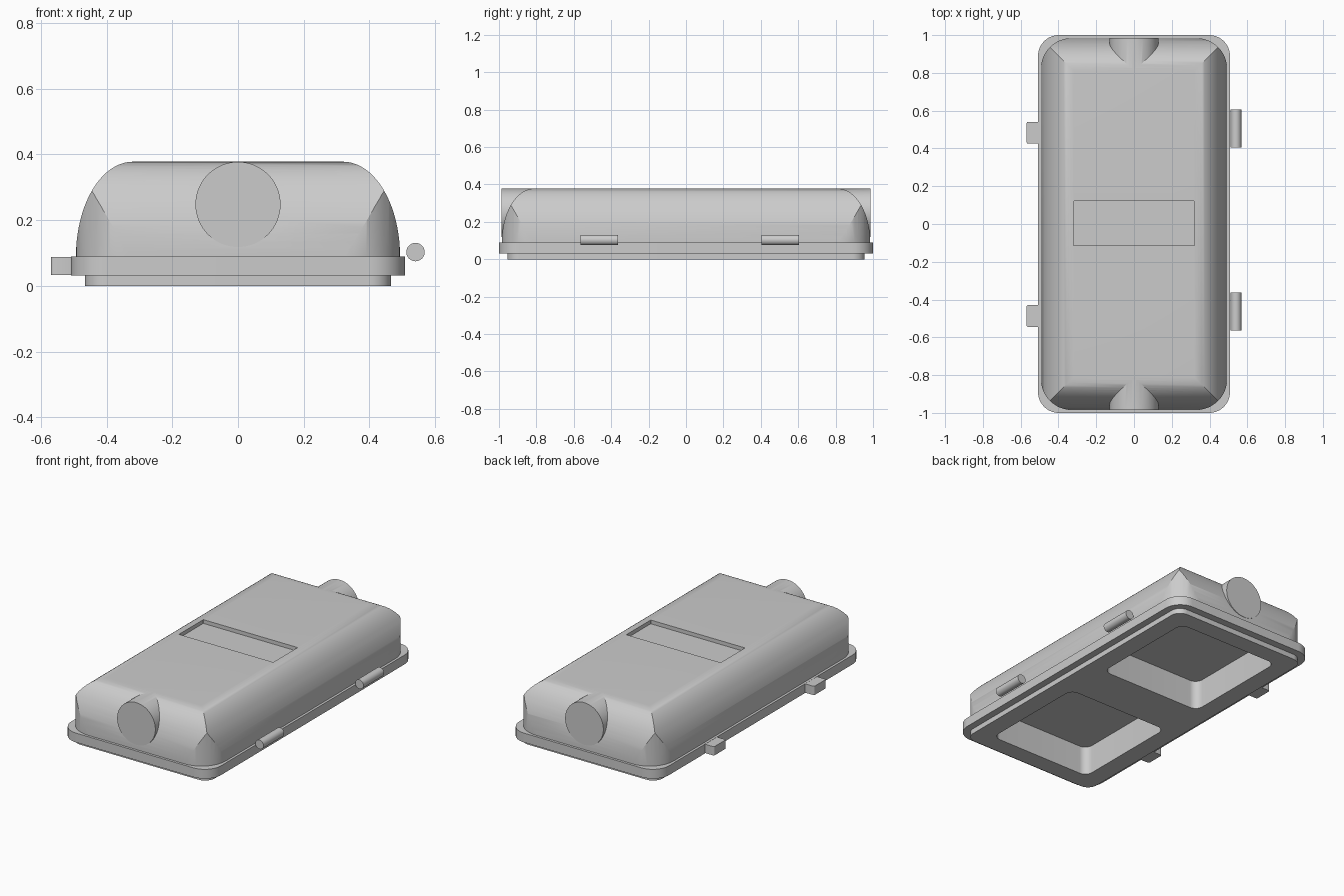
import bpy
import bmesh
from math import cos, sin, pi
from mathutils import Vector

cube = bpy.data.objects.get("Cube")
if cube:
    bpy.data.objects.remove(cube, do_unlink=True)

# Which world axes an outline's u, v and extrusion map to
AXES = {"X": (1, 2, 0), "Y": (0, 2, 1), "Z": (0, 1, 2)}


def prism(name, outline, axis, lo, hi):
    """Extrude a 2D outline along an axis between lo and hi."""
    order = AXES[axis]

    def place(u, v, w):
        co = Vector()
        for i, value in zip(order, (u, v, w)):
            co[i] = value
        return co

    bm = bmesh.new()
    ends = [[bm.verts.new(place(u, v, w)) for u, v in outline] for w in (lo, hi)]
    for end in ends:
        bm.faces.new(end)
    n = len(outline)
    for i in range(n):
        j = (i + 1) % n
        bm.faces.new((ends[0][i], ends[0][j], ends[1][j], ends[1][i]))
    bmesh.ops.recalc_face_normals(bm, faces=bm.faces)
    mesh = bpy.data.meshes.new(name)
    bm.to_mesh(mesh)
    bm.free()
    obj = bpy.data.objects.new(name, mesh)
    bpy.context.collection.objects.link(obj)
    return obj


def rounded_rect(hx, hy, r, cy=0.0, steps=12):
    pts = []
    for k, (sx, sy) in enumerate(((1, 1), (-1, 1), (-1, -1), (1, -1))):
        for i in range(steps + 1):
            a = (k + i / steps) * pi / 2
            pts.append((sx * (hx - r) + r * cos(a), cy + sy * (hy - r) + r * sin(a)))
    return pts


def circle(u, v, r, sides):
    return [(u + r * cos(2 * pi * i / sides), v + r * sin(2 * pi * i / sides))
            for i in range(sides)]


def dome(half, floor=0.06, spring=0.09, top=0.378, run=0.173, steps=20):
    """Flat-topped profile with elliptical shoulders."""
    arc = [(half - run + run * cos(a), spring + (top - spring) * sin(a))
           for a in (i * pi / 2 / steps for i in range(steps + 1))]
    right = [(half, floor)] + arc
    return right + [(-u, v) for u, v in reversed(right)]


def combine(target, tool, operation):
    mod = target.modifiers.new("combine", "BOOLEAN")
    mod.operation, mod.object, mod.solver = operation, tool, "EXACT"
    bpy.context.view_layer.objects.active = target
    bpy.ops.object.modifier_apply(modifier=mod.name)
    bpy.data.objects.remove(tool, do_unlink=True)


def smooth(obj):
    bpy.ops.object.select_all(action="DESELECT")
    obj.select_set(True)
    bpy.context.view_layer.objects.active = obj
    bpy.ops.object.shade_smooth_by_angle(angle=pi / 7)


HALF_X, HALF_Y = 0.493, 0.985

# Housing: two domed profiles crossed, with rounded vertical corners
body = prism("housing", dome(HALF_X), "Y", -1.1, 1.1)
combine(body, prism("side_profile", dome(HALF_Y), "X", -0.7, 0.7), "INTERSECT")
combine(body, prism("plan", rounded_rect(HALF_X, HALF_Y, 0.165), "Z", 0, 0.5), "INTERSECT")

# Round end ports
combine(body, prism("ports", circle(0, 0.248, 0.1295, 64), "Y", -0.986, 0.986), "UNION")

# Flange and stepped base
combine(body, prism("flange", rounded_rect(0.508, 1.0, 0.11), "Z", 0.032, 0.089), "UNION")
combine(body, prism("base", rounded_rect(0.465, 0.955, 0.065), "Z", 0, 0.07), "UNION")

# Label recess on top
combine(body, prism("recess", rounded_rect(0.32, 0.118, 0.002, 0.003, 1), "Z", 0.355, 0.5),
        "DIFFERENCE")

# Two pockets underneath
for side in (-1, 1):
    pocket = rounded_rect(0.35, 0.35, 0.05, side * 0.495)
    combine(body, prism("pocket", pocket, "Z", -0.1, 0.18), "DIFFERENCE")
smooth(body)

# Hinge barrels on the left, latch tabs on the right
for place, hinge_y, latch_y in (("front", -0.463, -0.487), ("back", 0.505, 0.483)):
    hinge = prism(place + "_hinge", circle(0.54, 0.103, 0.028, 32), "Y",
                  hinge_y - 0.1, hinge_y + 0.1)
    smooth(hinge)
    tab = rounded_rect(0.034, 0.058, 0.01, latch_y, 4)
    latch = prism(place + "_latch", [(x - 0.535, y) for x, y in tab], "Z", 0.034, 0.088)
    smooth(latch)
